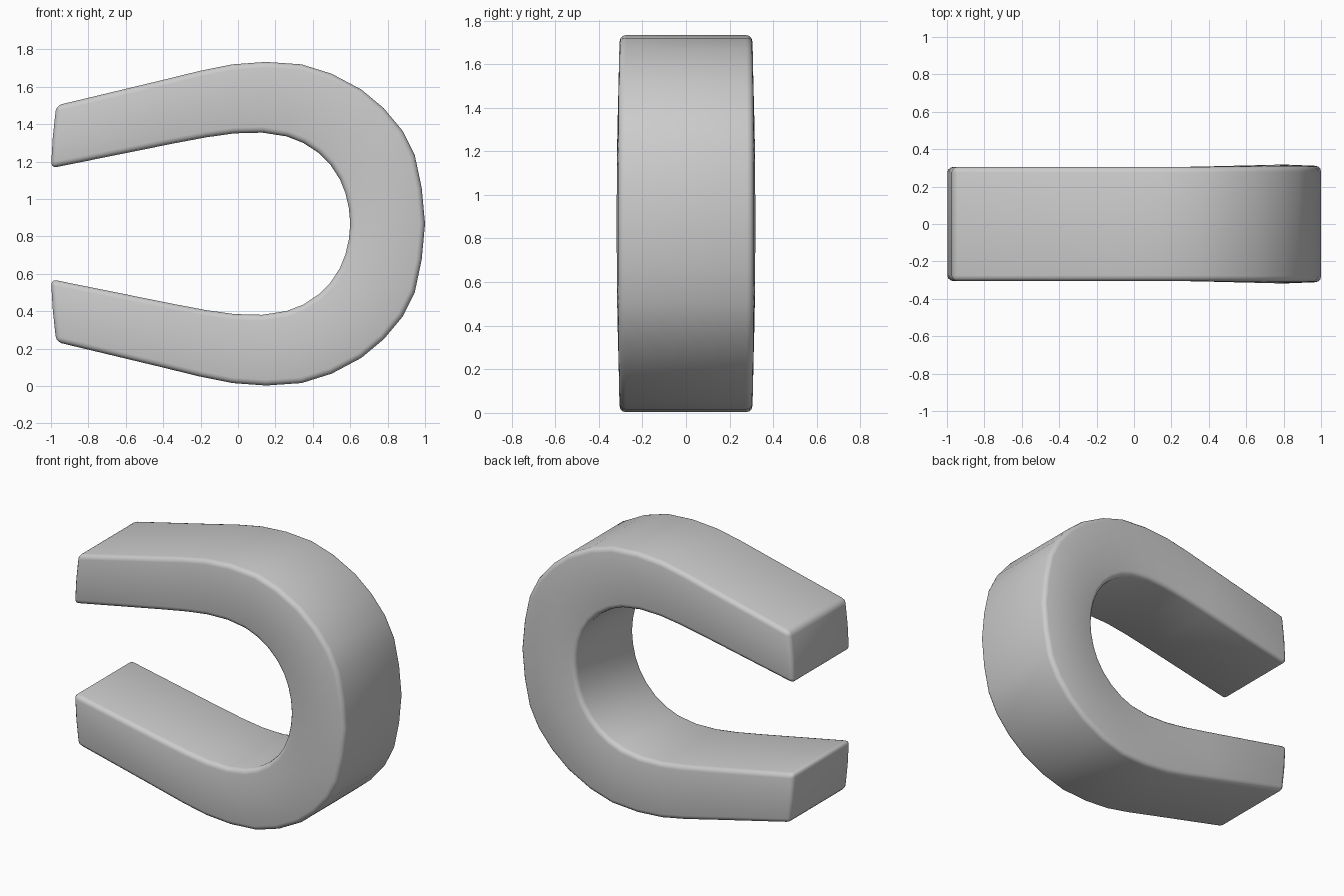
import bpy
import bmesh
import math

cube = bpy.data.objects.get("Cube")
if cube:
    bpy.data.objects.remove(cube, do_unlink=True)

MID_Z = 0.868
HALF_DEPTH = 0.305

# Upper half of the bent bar, from the tip to the middle of the bend
OUTER = [(-0.972, 1.5), (-0.4, 1.637), (-0.2, 1.686), (-0.03, 1.72), (0.15, 1.733),
         (0.34, 1.72), (0.5, 1.67), (0.66, 1.585), (0.78, 1.485), (0.88, 1.365),
         (0.945, 1.235), (0.982, 1.06), (1.0, MID_Z)]
INNER = [(-1.0, 1.165), (-0.35, 1.296), (-0.17, 1.33), (-0.02, 1.351), (0.13, 1.355),
         (0.26, 1.335), (0.35, 1.3), (0.43, 1.247), (0.495, 1.182), (0.545, 1.105),
         (0.575, 1.03), (0.593, 0.95), (0.6, MID_Z)]


def mirrored(half):
    """Complete the curve by reflecting it about the middle height."""
    return half + [(x, 2 * MID_Z - z) for x, z in reversed(half[:-1])]


def cross_section(outer, inner):
    """Ring of points around the bar, slightly swollen at the bend."""
    bend = min(max((outer[0] - 0.3) / 0.7, 0), 1)
    ring = []
    for side in (-1, 1):
        for step in (0, 0.5, 1):
            t = step if side < 0 else 1 - step
            swell = bend * (0.005 + 0.008 * math.sin(math.pi * t))
            x = outer[0] + (inner[0] - outer[0]) * t
            z = outer[1] + (inner[1] - outer[1]) * t
            if outer[0] < -0.9 and step == 0.5:
                x -= 0.004
            ring.append((x, side * (HALF_DEPTH + swell), z))
    return ring


# Sweep the section along the bar and close both tips
bm = bmesh.new()
rings = [[bm.verts.new(p) for p in cross_section(o, i)]
         for o, i in zip(mirrored(OUTER), mirrored(INNER))]
for a, b in zip(rings, rings[1:]):
    for k in range(len(a)):
        n = (k + 1) % len(a)
        bm.faces.new((a[k], a[n], b[n], b[k]))
bm.faces.new(rings[0])
bm.faces.new(rings[-1])
bmesh.ops.recalc_face_normals(bm, faces=bm.faces)
mesh = bpy.data.meshes.new("horseshoe_bar")
bm.to_mesh(mesh)
bm.free()

bar = bpy.data.objects.new("horseshoe_bar", mesh)
bpy.context.collection.objects.link(bar)

# Plain grey
grey = bpy.data.materials.new("light_grey")
grey.use_nodes = True
colour = (0.6, 0.6, 0.6, 1)
grey.diffuse_color = colour
grey.node_tree.nodes["Principled BSDF"].inputs["Base Color"].default_value = colour
mesh.materials.append(grey)

# Rounded edges with smooth shading
bevel = bar.modifiers.new("rounded_edges", "BEVEL")
bevel.width = 0.03
bevel.segments = 3
bevel.limit_method = "ANGLE"
bevel.angle_limit = math.radians(40)

bpy.ops.object.select_all(action="DESELECT")
bar.select_set(True)
bpy.context.view_layer.objects.active = bar
bpy.ops.object.shade_smooth()
